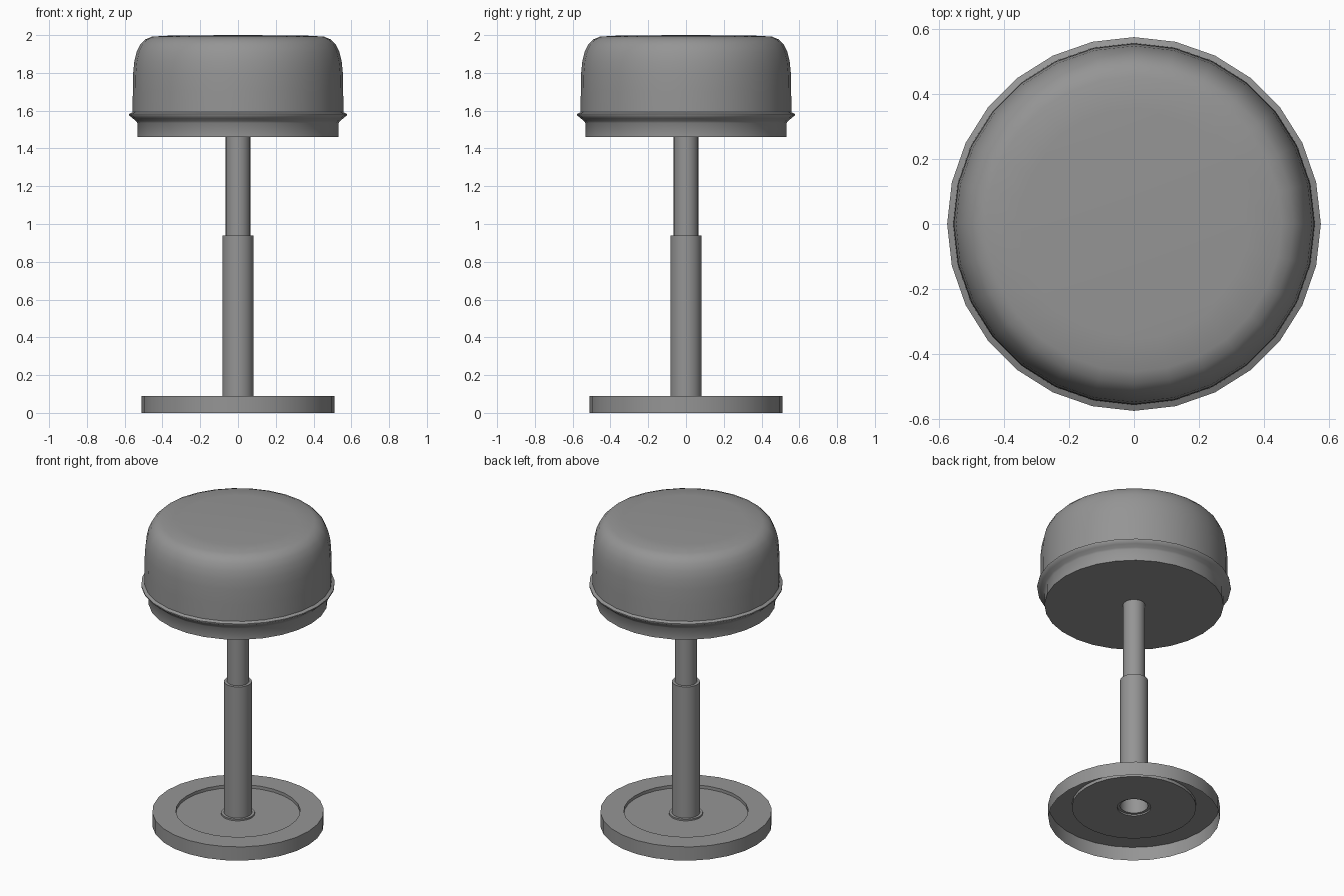
import bpy, bmesh, math

if "Cube" in bpy.data.objects:
    bpy.data.objects.remove(bpy.data.objects["Cube"])

SIDES = 28

# Dark grey finish shared by all parts
finish = bpy.data.materials.new("dark_grey")
finish.diffuse_color = (0.3, 0.3, 0.3, 1)
finish.use_nodes = True
finish.node_tree.nodes["Principled BSDF"].inputs["Base Color"].default_value = finish.diffuse_color


def lathe(name, profile, angle=35):
    """Spin (radius, z) points around z; radius 0 becomes a single pole."""
    bm = bmesh.new()
    verts = [bm.verts.new((r, 0, z)) for r, z in profile]
    edges = [bm.edges.new(pair) for pair in zip(verts, verts[1:])]
    bmesh.ops.spin(bm, geom=verts + edges, cent=(0, 0, 0), axis=(0, 0, 1),
                   angle=math.tau, steps=SIDES, use_duplicate=False)
    bmesh.ops.remove_doubles(bm, verts=bm.verts, dist=1e-4)
    bmesh.ops.recalc_face_normals(bm, faces=bm.faces)
    mesh = bpy.data.meshes.new(name)
    bm.to_mesh(mesh)
    bm.free()
    mesh.materials.append(finish)
    obj = bpy.data.objects.new(name, mesh)
    bpy.context.collection.objects.link(obj)
    bpy.ops.object.select_all(action='DESELECT')
    obj.select_set(True)
    bpy.context.view_layer.objects.active = obj
    bpy.ops.object.shade_smooth_by_angle(angle=math.radians(angle))
    return obj


# Base: pressed sheet, hollow underneath, sunken top, small collar at the stem
base = lathe("base", [(0.51, 0), (0.51, 0.09), (0.37, 0.09), (0.37, 0.07),
                      (0.10, 0.07), (0.10, 0.08), (0.083, 0.08)])

# Stem: wide open-ended lower tube with a narrower tube sliding inside
lower_stem = lathe("lower_stem", [(0.083, 0.08), (0.083, 0.94), (0.065, 0.94)])
upper_stem = lathe("upper_stem", [(0.065, 0.92), (0.065, 1.46)])

# Shade: flat underside, flared rim, rounded top
shade = lathe("shade", [(0, 1.46), (0.533, 1.46), (0.533, 1.535), (0.541, 1.545),
                        (0.558, 1.56), (0.576, 1.575), (0.576, 1.583),
                        (0.558, 1.592), (0.557, 1.70), (0.555, 1.80),
                        (0.549, 1.86), (0.537, 1.91), (0.518, 1.95),
                        (0.492, 1.977), (0.455, 1.992), (0.35, 1.998), (0, 2.0)],
              angle=55)
